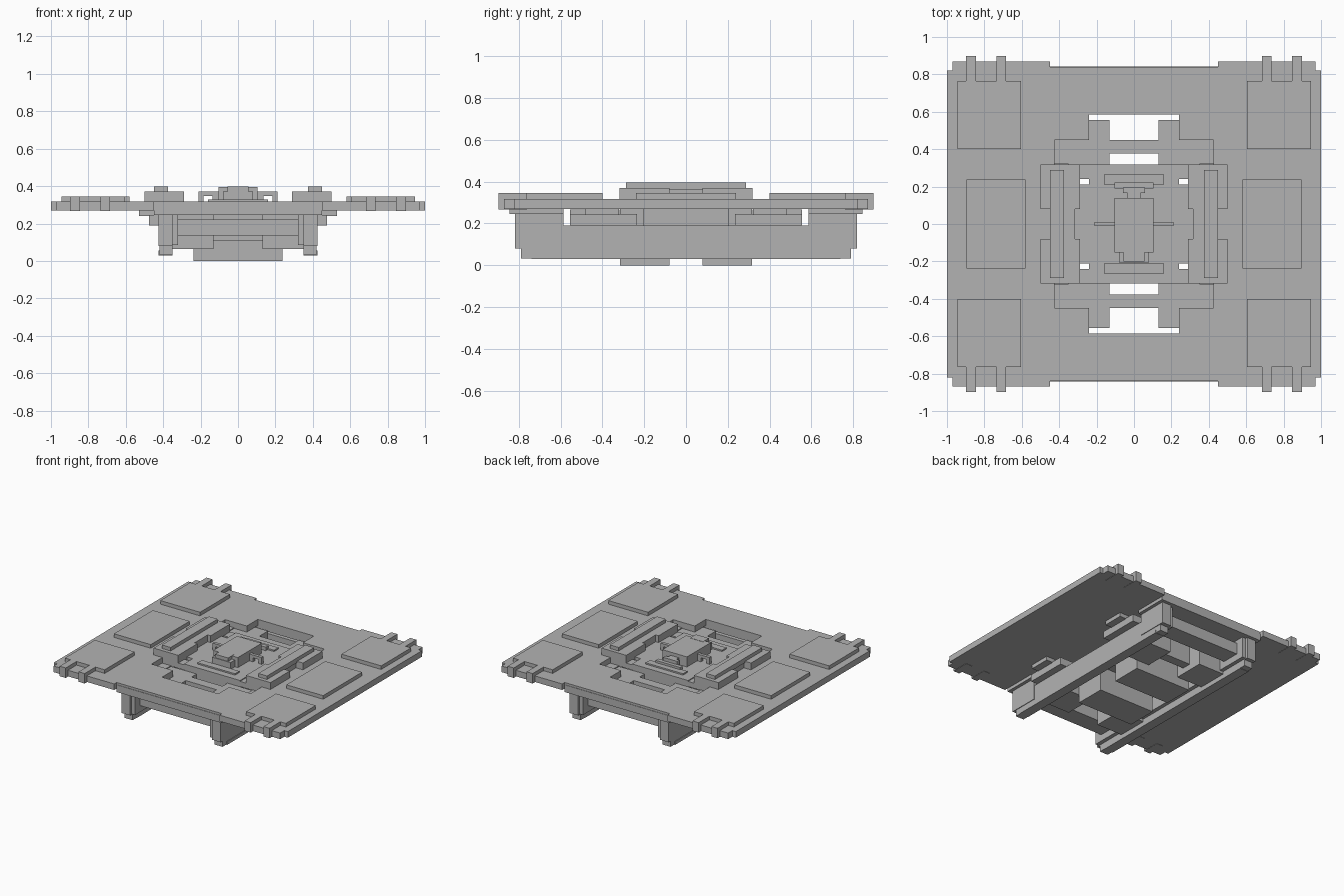
import bpy, bmesh

old = bpy.data.objects.get("Cube")
if old:
    bpy.data.objects.remove(old, do_unlink=True)

grey = bpy.data.materials.new("plain grey")
grey.use_nodes = True
grey.diffuse_color = (0.45, 0.45, 0.45, 1)
grey.node_tree.nodes["Principled BSDF"].inputs["Base Color"].default_value = (0.45, 0.45, 0.45, 1)


def prism(name, outline, z0, z1, mirror="XY"):
    """Extrude a flat outline from z0 to z1 and mirror it about the centre."""
    bm = bmesh.new()
    face = bm.faces.new([bm.verts.new((x, y, z0)) for x, y in outline])
    ext = bmesh.ops.extrude_face_region(bm, geom=[face])
    for v in ext["geom"]:
        if isinstance(v, bmesh.types.BMVert):
            v.co.z = z1
    # drop the walls on the mirror planes
    inner = [f for f in bm.faces
             if ("X" in mirror and all(abs(v.co.x) < 1e-6 for v in f.verts))
             or ("Y" in mirror and all(abs(v.co.y) < 1e-6 for v in f.verts))]
    bmesh.ops.delete(bm, geom=inner, context="FACES")
    bmesh.ops.recalc_face_normals(bm, faces=bm.faces)
    mesh = bpy.data.meshes.new(name)
    bm.to_mesh(mesh)
    bm.free()
    mesh.materials.append(grey)
    ob = bpy.data.objects.new(name, mesh)
    bpy.context.collection.objects.link(ob)
    if mirror:
        mod = ob.modifiers.new("mirror", "MIRROR")
        mod.use_axis = ("X" in mirror, "Y" in mirror, False)
        mod.use_clip = True
    return ob


def box(name, x0, x1, y0, y1, z0, z1, mirror="XY"):
    return prism(name, [(x0, y0), (x1, y0), (x1, y1), (x0, y1)], z0, z1, mirror)


# Main plate with the stepped central opening
prism("main_plate", [(0, .585), (.24, .585), (.24, .45), (.425, .45), (.425, 0), (1, 0),
                     (1, .82), (.97, .82), (.97, .87), (.45, .87), (.45, .84), (0, .84)],
      .27, .317)

# Raised pads and edge tabs
box("corner_pad", .605, .945, .4, .765, .31, .345)
for x in (.71, .872):
    box("edge_tab", x - .026, x + .026, .76, .897, .268, .345)
box("side_pad", .58, .895, 0, .238, .31, .345)

# Central deck, with narrow slots left beside the side blocks
box("deck_centre", 0, .24, 0, .317, .27, .317)
box("deck_wing", .24, .43, 0, .21, .27, .317)
box("deck_corner", .24, .43, .24, .317, .27, .31)

# Side blocks with waists, carrying long bars
prism("side_block", [(.315, 0), (.44, 0), (.44, .08), (.5, .08), (.5, .317),
                     (.29, .317), (.29, .08), (.315, .08)], .27, .37)
box("side_bar", .375, .45, 0, .288, .36, .397)

# Central device
box("device_body", 0, .105, -.152, .138, .31, .395, "X")
box("device_back_neck", 0, .035, .13, .17, .31, .37, "X")
box("device_back_collar", 0, .06, .165, .195, .31, .37, "X")
box("device_back_flange", 0, .105, .19, .222, .31, .345, "X")
box("device_front_collar", 0, .055, -.2, -.13, .31, .397, "X")
box("device_front_flange", 0, .08, -.205, -.15, .31, .37, "X")
box("device_bar", 0, .16, .212, .265, .31, .328)
box("handle_top", .1, .21, 0, .012, .348, .37)
box("handle_leg", .185, .21, 0, .012, .31, .35)
box("handle_root", .1, .137, 0, .012, .31, .35)

# Blocks under the deck
box("lower_block", 0, .238, .08, .315, 0, .275)
box("core_block", 0, .32, 0, .205, .19, .275)

# Shoulder blocks and beams framing the opening
box("shoulder_block", .132, .35, .317, .555, .065, .268)
box("inner_beam", 0, .135, .378, .45, .11, .268)
box("end_beam", 0, .35, .6, .74, .135, .222)
box("end_slab", 0, .45, .585, .843, .245, .3)

# Long rails with end posts
box("rail_foot", .35, .425, 0, .74, .03, .055)
box("rail", .35, .42, 0, .788, .032, .19)
box("rail_inner_lip", .32, .35, 0, .788, .085, .19)
box("rail_post", .35, .425, .585, .818, .08, .25)
box("rail_post_lip", .32, .35, .585, .8, .085, .25)

# Brackets between rails and plate
box("bracket", .35, .475, .235, .555, .19, .245)
box("bracket_cap", .35, .53, .32, .48, .24, .275)
